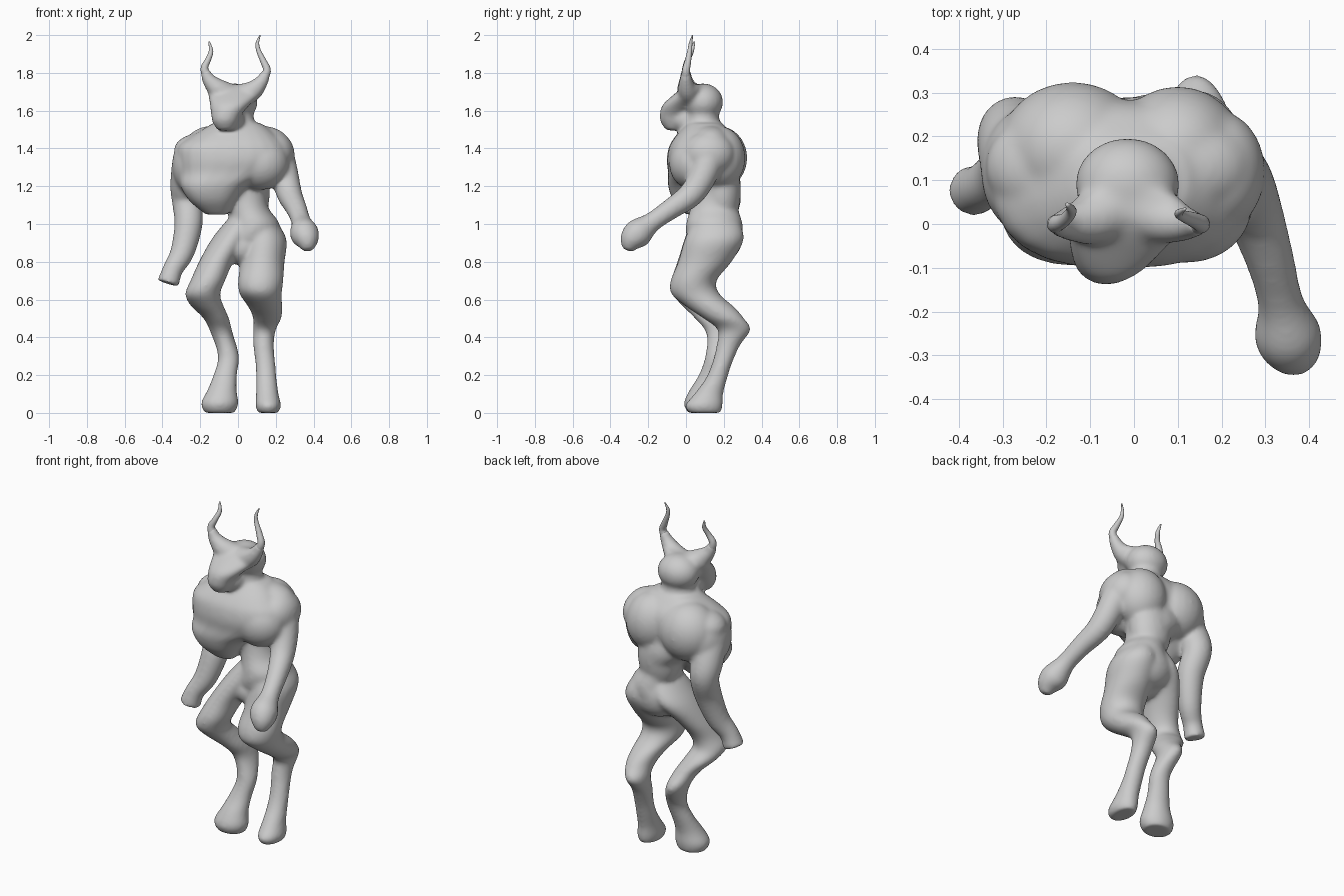
import bpy, bmesh, math
from mathutils import Vector, Matrix

N = 24


def smooth_rows(rows, steps=4):
    """Catmull-Rom interpolation through rows of numbers."""
    out = []
    for i in range(len(rows) - 1):
        p = [Vector(rows[min(max(i + k, 0), len(rows) - 1)]) for k in (-1, 0, 1, 2)]
        for s in range(steps):
            t = s / steps
            out.append(0.5 * (2 * p[1] + (p[2] - p[0]) * t
                              + (2 * p[0] - 5 * p[1] + 4 * p[2] - p[3]) * t * t
                              + (3 * p[1] - p[0] - 3 * p[2] + p[3]) * t ** 3))
    return out + [Vector(rows[-1])]


def skin(bm, rings):
    loops = [[bm.verts.new(c) for c in r] for r in rings]
    for a, b in zip(loops, loops[1:]):
        for i in range(N):
            j = (i + 1) % N
            bm.faces.new((a[i], a[j], b[j], b[i]))
    bm.faces.new(loops[0][::-1])
    bm.faces.new(loops[-1])


def slices(bm, rows, square=1.0):
    """Loft of horizontal (super)ellipses: z, x, y, rx, ry."""
    def bend(v):
        return math.copysign(abs(v) ** square, v)
    angles = [2 * math.pi * i / N for i in range(N)]
    skin(bm, [[(r[1] + r[3] * bend(math.cos(a)), r[2] + r[4] * bend(math.sin(a)), r[0])
               for a in angles] for r in smooth_rows(rows)])


def tube(bm, rows):
    """Round tube along a path: x, y, z, radius."""
    rows = smooth_rows(rows)
    rings = []
    for i, r in enumerate(rows):
        d = (rows[min(i + 1, len(rows) - 1)] - rows[max(i - 1, 0)]).to_3d()
        u = d.cross(Vector((0, 1, 0.3))).normalized()
        v = d.cross(u).normalized()
        rings.append([r.to_3d() + r[3] * (u * math.cos(a) + v * math.sin(a))
                      for a in (2 * math.pi * k / N for k in range(N))])
    skin(bm, rings)


def blob(bm, c, r):
    m = Matrix.Translation(c) @ Matrix.Diagonal((*r, 1))
    bmesh.ops.create_uvsphere(bm, u_segments=24, v_segments=16, radius=1, matrix=m)


def finish(bm, name):
    bmesh.ops.recalc_face_normals(bm, faces=bm.faces)
    me = bpy.data.meshes.new(name)
    bm.to_mesh(me)
    bm.free()
    me.polygons.foreach_set("use_smooth", [True] * len(me.polygons))
    ob = bpy.data.objects.new(name, me)
    bpy.context.collection.objects.link(ob)
    return ob


body = bmesh.new()

# hips, waist and neck
slices(body, [(.82, .04, .14, .07, .09), (.92, .06, .15, .13, .145), (1.0, .085, .15, .135, .15),
              (1.08, .055, .15, .11, .128), (1.15, .03, .16, .125, .128), (1.22, 0, .16, .17, .13),
              (1.3, -.02, .13, .2, .14), (1.5, -.01, .1, .15, .115), (1.54, -.01, .09, .1, .09),
              (1.62, -.01, .09, .09, .08)])

# crotch, buttocks, lower back and throat
for c, r in [((.02, .11, .87), (.09, .11, .09)), ((.06, .19, .93), (.15, .11, .13)),
             ((.045, .19, 1.17), (.125, .1, .2)), ((-.035, .01, 1.55), (.07, .09, .07))]:
    blob(body, c, r)

# broad chest, dropping lower on one side
slices(body, [(1.05, -.11, .05, .06, .05), (1.12, -.135, .04, .12, .105), (1.2, -.125, .05, .18, .145),
              (1.27, -.06, .085, .25, .18), (1.34, -.03, .09, .29, .192), (1.41, -.03, .095, .288, .185),
              (1.46, -.02, .1, .235, .16), (1.5, -.01, .1, .18, .125), (1.535, -.005, .1, .125, .09)], .8)

# chest, shoulder and back muscles
for c, r in [((.12, .04, 1.32), (.15, .13, .14)), ((-.23, .12, 1.31), (.12, .15, .16)),
             ((.19, .12, 1.37), (.11, .14, .12)), ((-.14, .17, 1.35), (.17, .155, .17)),
             ((.1, .17, 1.35), (.15, .145, .17)), ((.12, .13, 1.43), (.15, .11, .09)),
             ((-.2, .13, 1.39), (.14, .12, .09))]:
    blob(body, c, r)

# forward leg with high bent knee
slices(body, [(1.02, .12, .16, .08, .12), (.92, .14, .15, .117, .157), (.8, .13, .1, .117, .142),
              (.7, .12, .04, .12, .122), (.63, .12, .05, .112, .128), (.56, .145, .13, .09, .127),
              (.5, .155, .2, .075, .108), (.44, .14, .255, .06, .088), (.36, .135, .225, .055, .063),
              (.26, .145, .19, .053, .053), (.18, .15, .16, .055, .058), (.1, .155, .12, .06, .077),
              (.04, .16, .095, .068, .1), (0, .16, .1, .055, .085)])

# splayed leg
slices(body, [(1.02, .02, .15, .08, .12), (.92, -.04, .14, .1, .15), (.8, -.115, .08, .092, .127),
              (.7, -.16, .03, .092, .11), (.63, -.187, .03, .093, .102), (.57, -.165, .08, .088, .103),
              (.5, -.115, .14, .068, .093), (.42, -.085, .195, .058, .088), (.3, -.05, .16, .056, .058),
              (.2, -.068, .125, .063, .058), (.12, -.085, .09, .078, .072), (.05, -.097, .075, .1, .087),
              (0, -.097, .08, .08, .07)])

# arm reaching forward
tube(body, [(.2, .13, 1.4, .09), (.24, .1, 1.28, .077), (.272, .03, 1.16, .068), (.31, -.08, 1.08, .056),
            (.335, -.18, 1.01, .053), (.35, -.25, .955, .077), (.365, -.29, .91, .064), (.37, -.31, .86, .028)])

# hanging arm
tube(body, [(-.25, .13, 1.32, .1), (-.27, .19, 1.2, .09), (-.27, .21, 1.12, .08), (-.262, .165, 1.0, .075),
            (-.295, .12, .85, .064), (-.345, .085, .76, .054), (-.37, .075, .685, .06)])

# skull, wedge-shaped face and horn roots
blob(body, (-.015, .09, 1.645), (.12, .107, .1))
slices(body, [(1.495, -.065, -.065, .045, .04), (1.54, -.068, -.072, .068, .063), (1.58, -.062, -.062, .081, .077),
              (1.63, -.043, -.035, .106, .09), (1.69, -.018, .015, .14, .075), (1.72, -.01, .035, .13, .055),
              (1.74, -.01, .05, .1, .03)])
tube(body, [(-.02, .04, 1.67, .065), (-.1, .01, 1.71, .058), (-.155, 0, 1.765, .037), (-.177, 0, 1.82, .024)])
tube(body, [(-.02, .04, 1.67, .065), (.07, .01, 1.7, .056), (.125, 0, 1.755, .037), (.152, 0, 1.81, .024)])

skin_ob = finish(body, "body")
rm = skin_ob.modifiers.new("merge", 'REMESH')
rm.mode = 'VOXEL'
rm.voxel_size = .009
rm.use_smooth_shade = True
sm = skin_ob.modifiers.new("soften", 'SMOOTH')
sm.factor = .5
sm.iterations = 22

# slender curved horns
for name, path in [("left_horn", [(-.15, 0, 1.76, .028), (-.178, 0, 1.82, .021), (-.158, .01, 1.87, .015),
                                  (-.143, .03, 1.915, .012), (-.153, .045, 1.965, .004)]),
                   ("right_horn", [(.12, 0, 1.75, .028), (.153, 0, 1.81, .021), (.135, .01, 1.86, .017),
                                   (.108, .02, 1.92, .012), (.103, .025, 1.96, .009), (.117, .035, 2.0, .003)])]:
    horn = bmesh.new()
    tube(horn, path)
    finish(horn, name)
